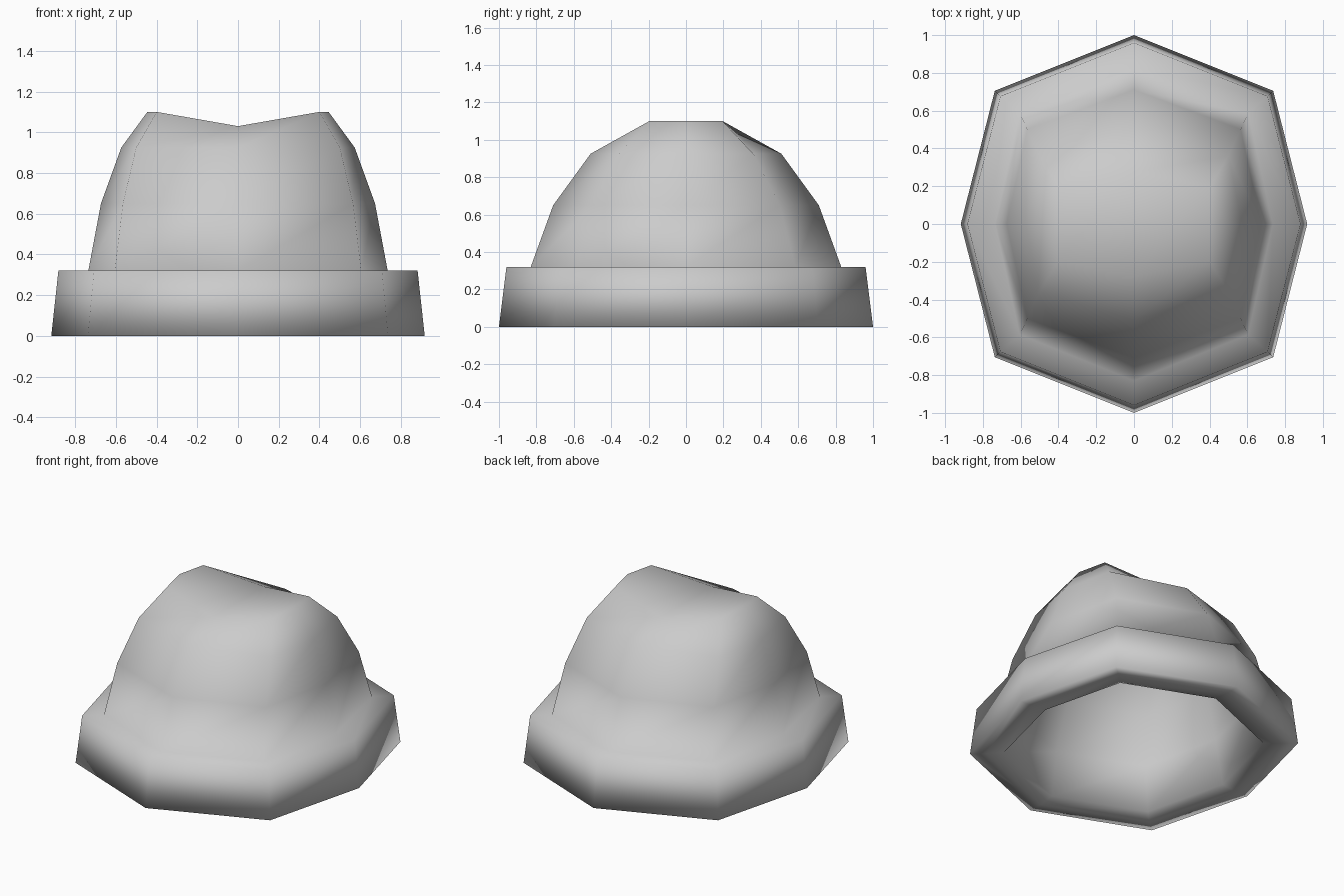
import bpy, bmesh

if "Cube" in bpy.data.objects:
    bpy.data.objects.remove(bpy.data.objects["Cube"])

# Ring sections from the inside crown, down to its lower edge,
# round the rim, up the brim and over the crown:
# side x, corner x, front/back y, z, dip of the front/back points
RINGS = [
    (0.38, 0.34, 0.235, 1.03, 0.07),
    (0.50, 0.43, 0.45, 0.87, 0),
    (0.595, 0.495, 0.64, 0.62, 0),
    (0.66, 0.54, 0.75, 0.31, 0),
    (0.72, 0.58, 0.79, 0.01, 0),
    (0.825, 0.66, 0.905, 0.0, 0),
    (0.917, 0.737, 1.0, 0.0, 0),
    (0.882, 0.707, 0.96, 0.32, 0),
    (0.735, 0.605, 0.83, 0.32, 0),
    (0.673, 0.565, 0.71, 0.65, 0),
    (0.573, 0.50, 0.51, 0.925, 0),
    (0.445, 0.40, 0.277, 1.10, 0.07),
]


def add_ring(bm, sx, cx, fy, z, dip):
    cy = fy * 0.705
    pts = [(sx, 0, z), (cx, cy, z), (0, fy, z - dip), (-cx, cy, z),
           (-sx, 0, z), (-cx, -cy, z), (0, -fy, z - dip), (cx, -cy, z)]
    return [bm.verts.new(p) for p in pts]


def cap(bm, r):
    # creased crown top: a shallow valley running front to back
    for ids in ((0, 1, 7), (1, 2, 6, 7), (2, 3, 5, 6), (3, 4, 5)):
        bm.faces.new([r[i] for i in ids])


bm = bmesh.new()
rings = [add_ring(bm, *r) for r in RINGS]
for a, b in zip(rings, rings[1:]):
    for i in range(8):
        j = (i + 1) % 8
        bm.faces.new((a[i], a[j], b[j], b[i]))
cap(bm, rings[0])
cap(bm, rings[-1])
bmesh.ops.recalc_face_normals(bm, faces=bm.faces[:])
for f in bm.faces:
    f.smooth = True

mesh = bpy.data.meshes.new("hat")
bm.to_mesh(mesh)
bm.free()
bpy.context.collection.objects.link(bpy.data.objects.new("hat", mesh))
